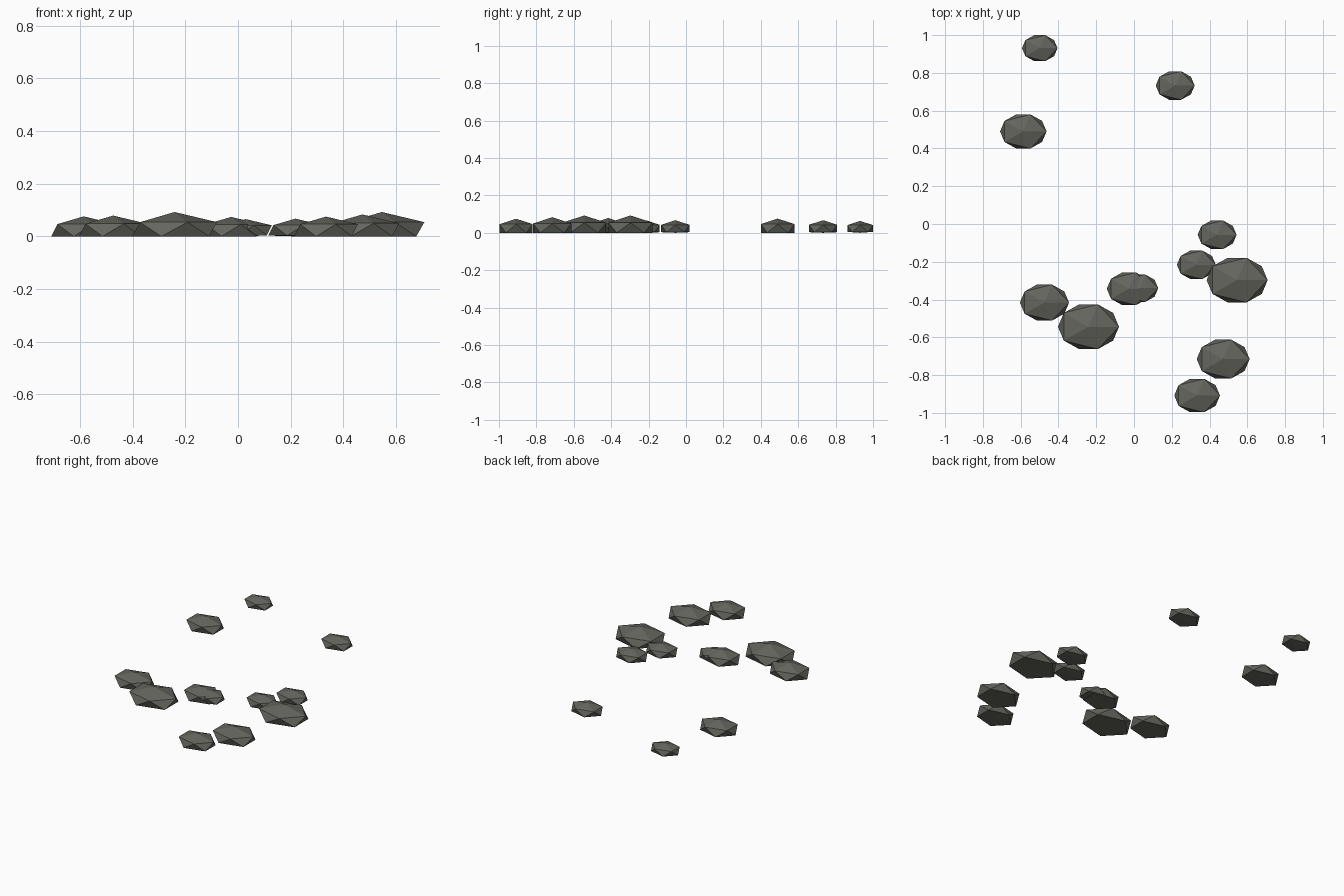
import bpy, bmesh

if "Cube" in bpy.data.objects:
    bpy.data.objects.remove(bpy.data.objects["Cube"])

# One dark stone colour
stone = bpy.data.materials.new("dark_stone")
stone.diffuse_color = (0.13, 0.13, 0.113, 1)
stone.use_nodes = True
stone.node_tree.nodes["Principled BSDF"].inputs["Base Color"].default_value = stone.diffuse_color

CENTRE_Z = 0.023  # rocks are sunk so their undersides are cut flat by the ground

# x, y, overall width of each scattered rock
ROCKS = [
    (-0.499, 0.931, 0.188), (0.218, 0.733, 0.206), (-0.586, 0.490, 0.246),
    (0.440, -0.057, 0.206), (0.330, -0.216, 0.206), (0.546, -0.297, 0.323),
    (-0.474, -0.416, 0.260), (-0.241, -0.544, 0.323), (-0.026, -0.343, 0.236),
    (0.029, -0.340, 0.198), (0.472, -0.715, 0.280), (0.334, -0.908, 0.242),
]


def add_rock(index, x, y, width):
    """Flattened icosahedron, stretched along x, with its base pressed flat."""
    rx = width / 2 / 0.8944
    ry = rx / 1.3
    rz = ry * 0.5
    bm = bmesh.new()
    bmesh.ops.create_icosphere(bm, subdivisions=1, radius=1)
    for v in bm.verts:
        v.co.x *= rx
        v.co.y *= ry
        v.co.z = max(0, v.co.z * rz + CENTRE_Z)
    mesh = bpy.data.meshes.new(f"rock_{index}")
    bm.to_mesh(mesh)
    bm.free()
    mesh.materials.append(stone)
    rock = bpy.data.objects.new(f"rock_{index}", mesh)
    rock.location = (x, y, 0)
    bpy.context.collection.objects.link(rock)


for i, (x, y, w) in enumerate(ROCKS, 1):
    add_rock(i, x, y, w)
